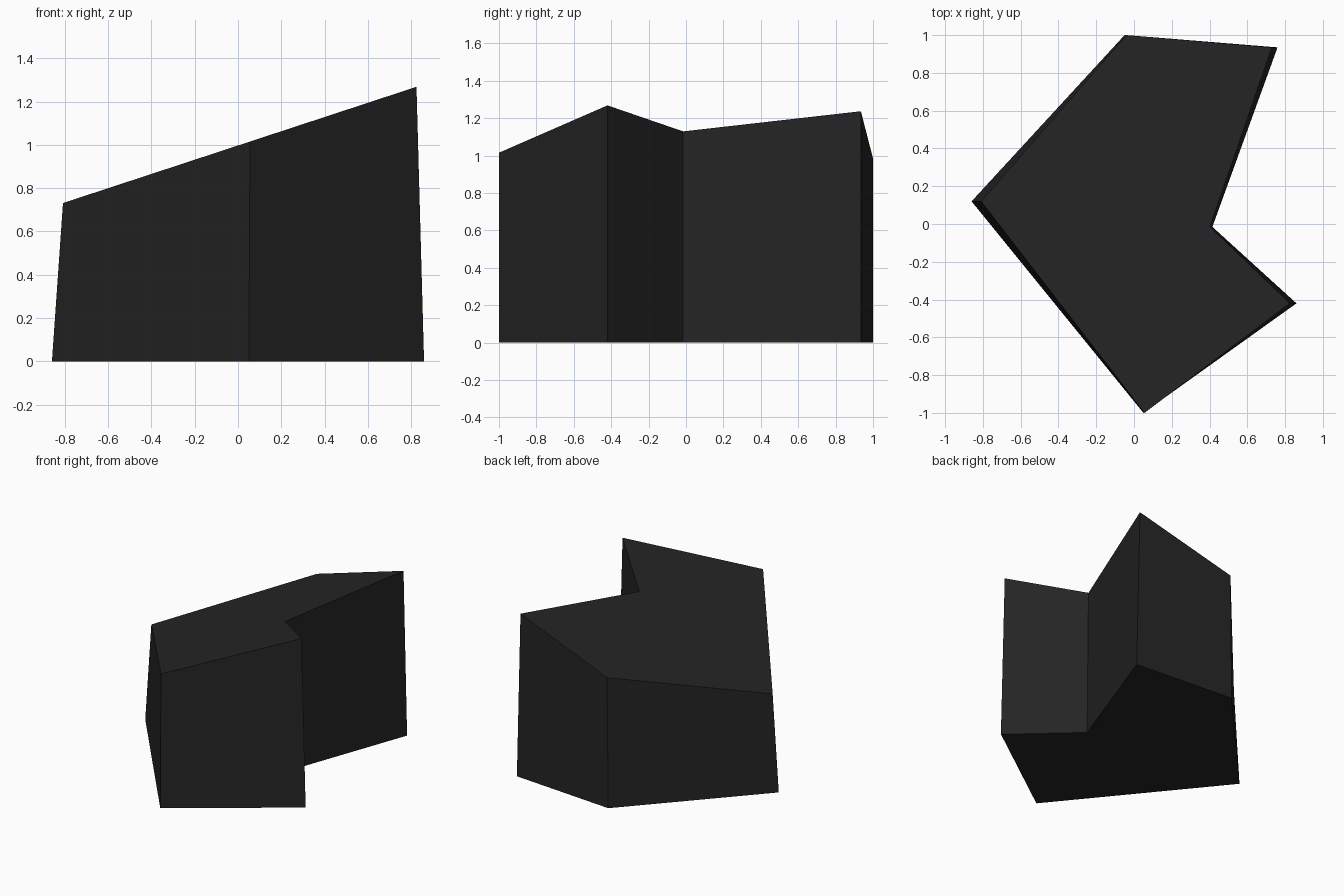
import bpy, bmesh, math
from mathutils import Matrix, Vector

if "Cube" in bpy.data.objects:
    bpy.data.objects.remove(bpy.data.objects["Cube"])

# Outline of the notched block, counter-clockwise seen from above
outline = [(0.05, -1.0), (0.86, -0.42), (0.415, -0.015),
           (0.76, 0.935), (-0.05, 1.0), (-0.86, 0.12)]

# Top outline is the base outline lifted and tilted about the y axis
tilt = Matrix.Rotation(math.radians(-18.2), 4, 'Y')
lift = Matrix.Translation(Vector((0.008, 0, 1.0)))

bm = bmesh.new()
base = bm.faces.new([bm.verts.new((x, y, 0)) for x, y in outline])
ext = bmesh.ops.extrude_face_region(bm, geom=[base], use_keep_orig=True)
top_verts = [g for g in ext["geom"] if isinstance(g, bmesh.types.BMVert)]
bmesh.ops.transform(bm, matrix=lift @ tilt, verts=top_verts)
bmesh.ops.recalc_face_normals(bm, faces=bm.faces)

mesh = bpy.data.meshes.new("notched_block")
bm.to_mesh(mesh)
bm.free()

# Single dark colour
dark = bpy.data.materials.new("charcoal")
dark.diffuse_color = (0.018, 0.018, 0.018, 1)
dark.use_nodes = True
dark.node_tree.nodes["Principled BSDF"].inputs["Base Color"].default_value = dark.diffuse_color
mesh.materials.append(dark)

block = bpy.data.objects.new("notched_block", mesh)
bpy.context.collection.objects.link(block)
